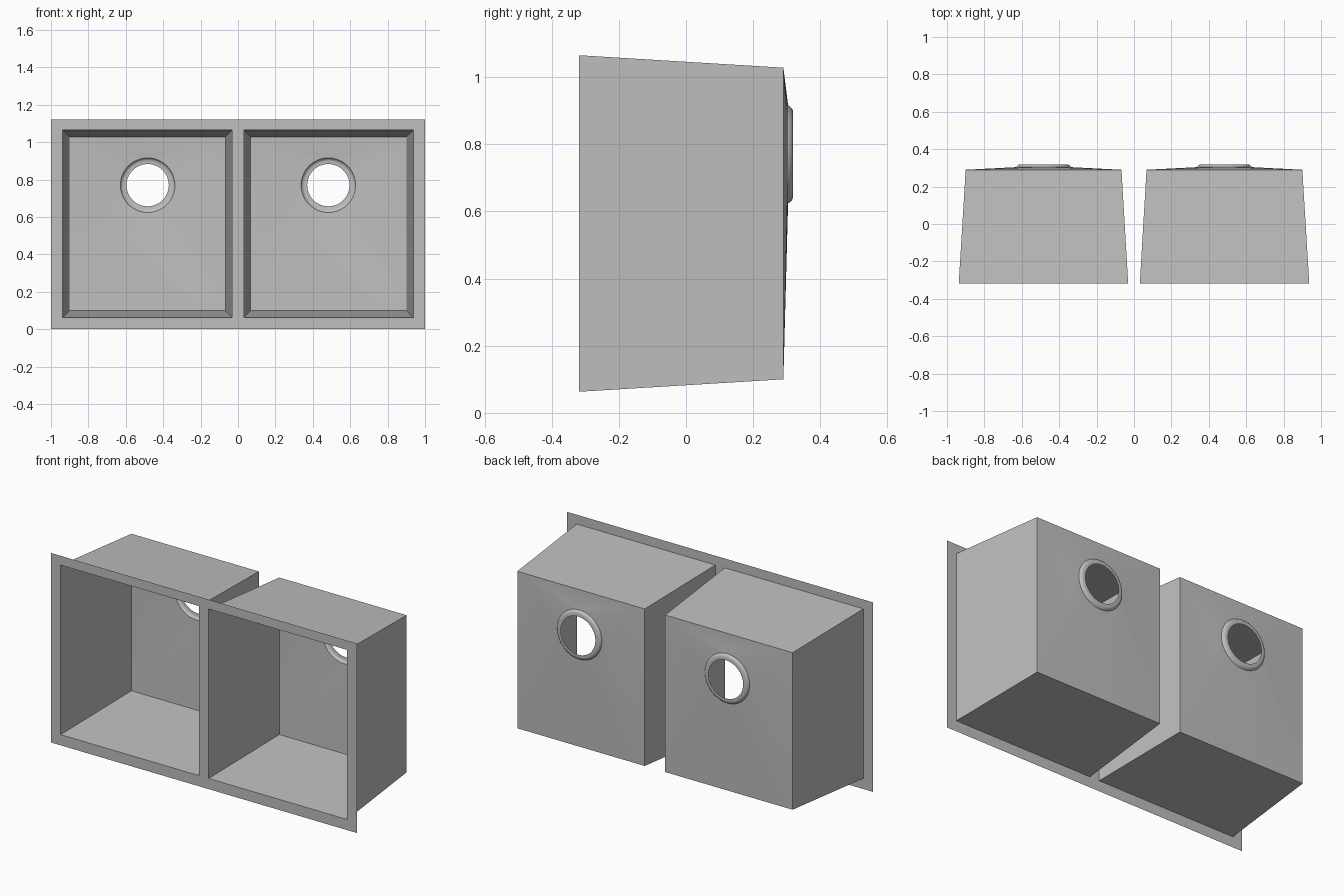
import bpy
import bmesh
import math

cube = bpy.data.objects.get("Cube")
if cube:
    bpy.data.objects.remove(cube, do_unlink=True)

steel = bpy.data.materials.new("brushed steel")
steel.use_nodes = True
GREY = (0.52, 0.52, 0.52, 1)
steel.diffuse_color = GREY
steel.node_tree.nodes["Principled BSDF"].inputs["Base Color"].default_value = GREY

FRONT, FLOOR, DRAIN = -0.318, 0.29, 0.304   # depths along y
HEIGHT = 1.12
CX, CZ = 0.483, 0.77                        # drain centre
SEGMENTS = 48


def rectangle(bm, x0, x1, z0, z1, y):
    return [bm.verts.new((x, y, z)) for x, z in ((x1, z1), (x0, z1), (x0, z0), (x1, z0))]


def circle(bm, radius, y, cx):
    angles = [math.tau * i / SEGMENTS for i in range(SEGMENTS)]
    return [bm.verts.new((cx + radius * math.cos(a), y, CZ + radius * math.sin(a)))
            for a in angles]


def bridge(bm, a, b):
    n = len(a)
    for i in range(n):
        j = (i + 1) % n
        bm.faces.new((a[i], a[j], b[j], b[i]))


def finish(bm, name):
    bmesh.ops.recalc_face_normals(bm, faces=bm.faces)
    mesh = bpy.data.meshes.new(name)
    bm.to_mesh(mesh)
    bm.free()
    mesh.materials.append(steel)
    obj = bpy.data.objects.new(name, mesh)
    bpy.context.collection.objects.link(obj)
    bpy.ops.object.select_all(action="DESELECT")
    obj.select_set(True)
    bpy.context.view_layer.objects.active = obj
    bpy.ops.object.shade_smooth_by_angle(angle=math.radians(30))
    return obj


def opening(side):
    return sorted((side * 0.031, side * 0.937))


# Flat mounting rim around both openings
bm = bmesh.new()
for side in (-1, 1):
    outer = rectangle(bm, *sorted((0, side)), 0, HEIGHT, FRONT)
    inner = rectangle(bm, *opening(side), 0.063, 1.065, FRONT)
    bridge(bm, outer, inner)
bmesh.ops.remove_doubles(bm, verts=bm.verts, dist=0.0001)
finish(bm, "mounting_rim")

for side, label in ((-1, "right"), (1, "left")):
    cx = side * CX

    # Tapered walls, and a floor that falls gently towards the drain
    bm = bmesh.new()
    mouth = rectangle(bm, *opening(side), 0.063, 1.065, FRONT)
    base = rectangle(bm, *sorted((side * 0.067, side * 0.9)), 0.1, 1.028, FLOOR)
    bridge(bm, mouth, base)
    ring = circle(bm, 0.146, DRAIN, cx)
    quarter = SEGMENTS // 4
    for q in range(4):
        for i in range(q * quarter, (q + 1) * quarter):
            bm.faces.new((base[q], ring[i], ring[(i + 1) % SEGMENTS]))
        bm.faces.new((base[q], ring[(q + 1) * quarter % SEGMENTS], base[(q + 1) % 4]))
    finish(bm, label + "_bowl")

    # Stepped seat around the open drain hole
    bm = bmesh.new()
    profile = ((0.146, DRAIN), (0.143, 0.309), (0.136, 0.316), (0.13, 0.318), (0.113, 0.318))
    rings = [circle(bm, r, y, cx) for r, y in profile]
    for a, b in zip(rings, rings[1:]):
        bridge(bm, a, b)
    finish(bm, label + "_drain_seat")
